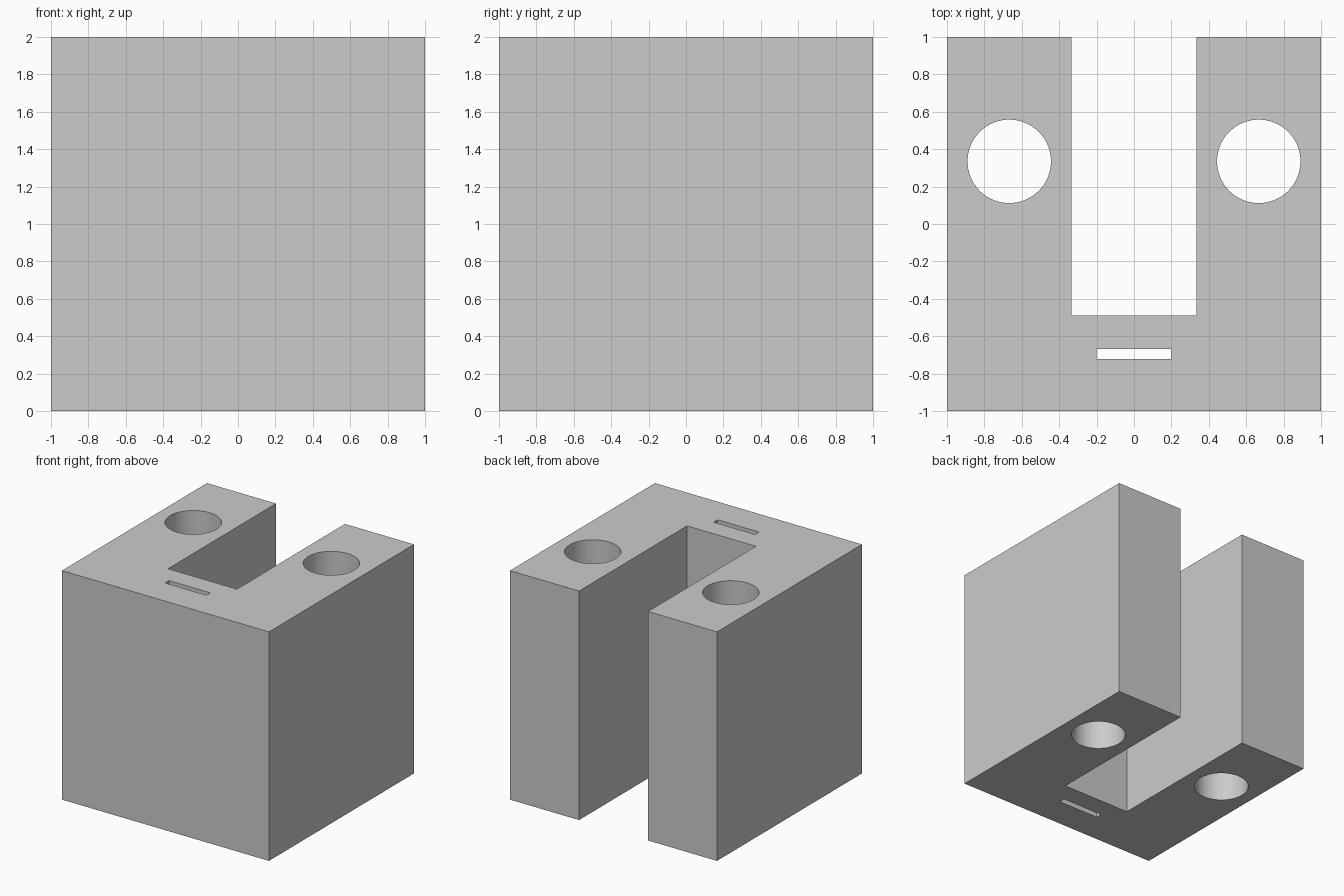
import bpy, bmesh, math

if "Cube" in bpy.data.objects:
    bpy.data.objects.remove(bpy.data.objects["Cube"])

HEIGHT = 2.0


def rect(x0, x1, y0, y1):
    return [(x0, y0), (x1, y0), (x1, y1), (x0, y1)]


def circle(cx, cy, r, n=96):
    return [(cx + r * math.cos(2 * math.pi * i / n),
             cy + r * math.sin(2 * math.pi * i / n)) for i in range(n)]


def extruded_profile(name, loops, height):
    """Extrude an outline (first loop) with holes (other loops) upward from z = 0."""
    curve = bpy.data.curves.new(name + "_profile", 'CURVE')
    curve.dimensions = '2D'
    curve.fill_mode = 'BOTH'
    curve.extrude = height / 2
    for loop in loops:
        spline = curve.splines.new('POLY')
        spline.points.add(len(loop) - 1)
        for p, (x, y) in zip(spline.points, loop):
            p.co = (x, y, 0, 1)
        spline.use_cyclic_u = True
    temp = bpy.data.objects.new(name + "_profile", curve)
    bpy.context.collection.objects.link(temp)
    bpy.context.view_layer.update()
    dg = bpy.context.evaluated_depsgraph_get()
    mesh = bpy.data.meshes.new_from_object(temp.evaluated_get(dg))
    bpy.data.objects.remove(temp)

    # weld caps to walls, stand on the floor
    bm = bmesh.new()
    bm.from_mesh(mesh)
    bmesh.ops.remove_doubles(bm, verts=bm.verts, dist=1e-5)
    bmesh.ops.translate(bm, verts=bm.verts, vec=(0, 0, height / 2))
    bmesh.ops.recalc_face_normals(bm, faces=bm.faces)
    bm.to_mesh(mesh)
    bm.free()
    obj = bpy.data.objects.new(name, mesh)
    bpy.context.collection.objects.link(obj)
    return obj


# U-shaped outline: solid front, slot open to the back
slot, slot_front = 0.333, -0.49
outline = [(-1, -1), (1, -1), (1, 1), (slot, 1), (slot, slot_front),
           (-slot, slot_front), (-slot, 1), (-1, 1)]

# Round through holes in both arms and a thin slit in the front wall
holes = [circle(s * 0.667, 0.335, 0.223) for s in (-1, 1)]
slit = rect(-0.2, 0.2, -0.722, -0.667)

block = extruded_profile("slotted_block", [outline, slit] + holes, HEIGHT)
bpy.context.view_layer.objects.active = block
block.select_set(True)
bpy.ops.object.shade_smooth_by_angle(angle=math.radians(30))
